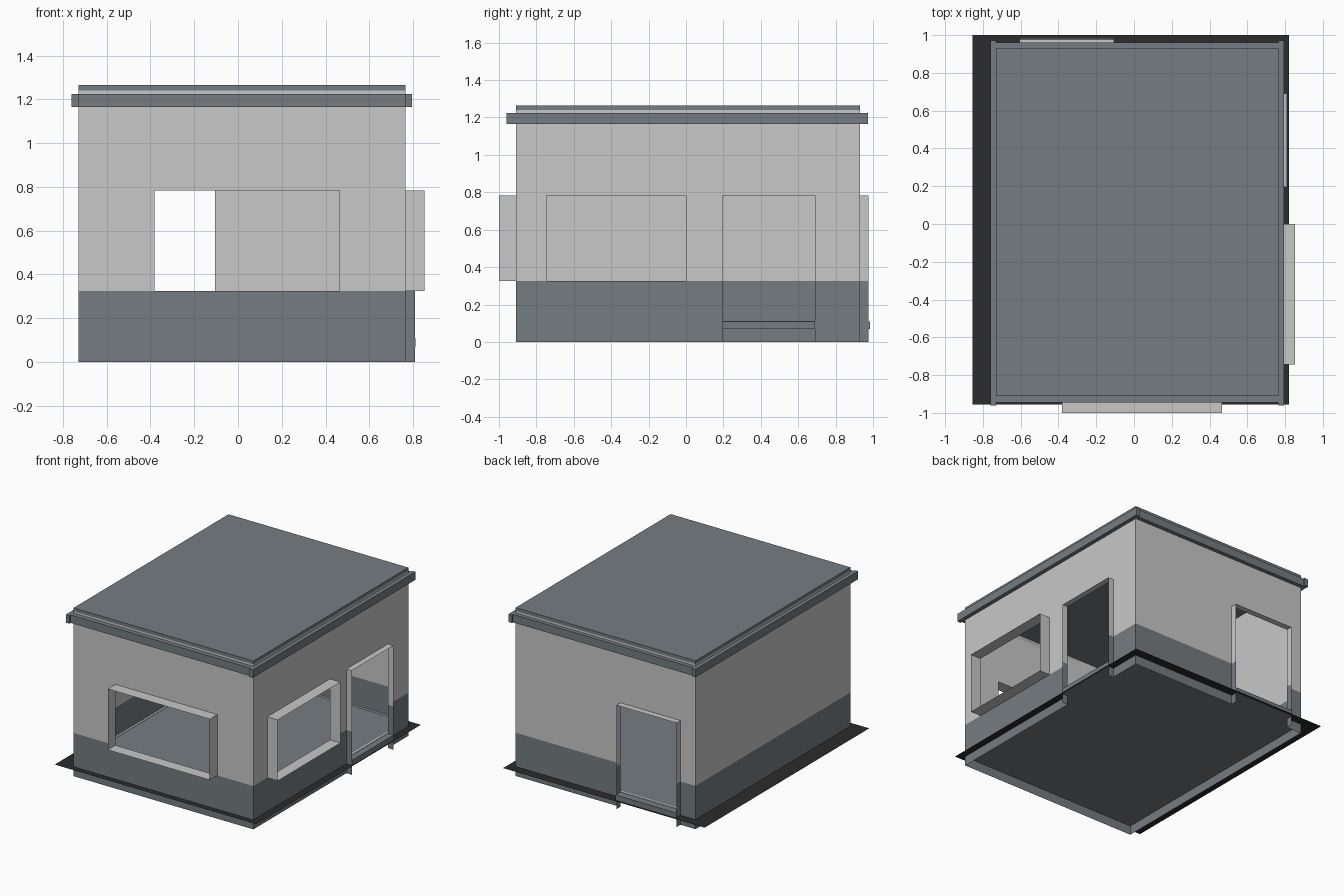
import bpy
import bmesh
from mathutils import Vector

cube = bpy.data.objects.get("Cube")
if cube:
    bpy.data.objects.remove(cube, do_unlink=True)


def material(name, rgb):
    mat = bpy.data.materials.new(name)
    mat.use_nodes = True
    mat.diffuse_color = (*rgb, 1)
    mat.node_tree.nodes["Principled BSDF"].inputs["Base Color"].default_value = (*rgb, 1)
    return mat


LIGHT = material("light grey plaster", (0.58, 0.58, 0.58))
SLATE = material("slate grey", (0.178, 0.202, 0.216))
DARK = material("dark ground", (0.025, 0.025, 0.025))

# Main dimensions
X0, X1, Y0, Y1 = -0.73, 0.765, -0.91, 0.93
BAND, HEAD, WALL_TOP = 0.325, 0.783, 1.24
FLOOR_LOW, FLOOR_TOP = 0.068, 0.11


def finish(name, bm, mats):
    bmesh.ops.remove_doubles(bm, verts=bm.verts, dist=0.0001)
    mesh = bpy.data.meshes.new(name)
    bm.to_mesh(mesh)
    bm.free()
    for mat in mats:
        mesh.materials.append(mat)
    obj = bpy.data.objects.new(name, mesh)
    bpy.context.collection.objects.link(obj)
    return obj


def box(name, x, y, z, mat):
    bm = bmesh.new()
    bmesh.ops.create_cube(bm, size=1)
    for v in bm.verts:
        v.co = Vector([(r[0] + r[1]) / 2 + c * (r[1] - r[0]) for r, c in zip((x, y, z), v.co)])
    return finish(name, bm, [mat])


def quad(bm, points):
    face = bm.faces.new([bm.verts.new(p) for p in points])
    # Slate band below, plaster above
    face.material_index = int(face.calc_center_median().z < BAND - 0.001)


def place(axis, u, depth, z):
    return (u, depth, z) if axis == "x" else (depth, u, z)


def wall(name, axis, pos, lo, hi, openings=()):
    """Thin wall running along an axis, with rectangular openings."""
    bm = bmesh.new()
    us = sorted({lo, hi} | {u for o in openings for u in o[:2]})
    zs = [0, BAND, HEAD, WALL_TOP]
    for a, b in zip(us, us[1:]):
        for c, d in zip(zs, zs[1:]):
            if any(o[0] <= a and b <= o[1] and o[2] <= c and d <= HEAD for o in openings):
                continue
            quad(bm, [place(axis, *p) for p in ((a, pos, c), (b, pos, c), (b, pos, d), (a, pos, d))])
    finish(name, bm, [LIGHT, SLATE])


def frame(name, axis, pos, out, opening):
    """Thin projecting surround; doors have no sill."""
    a, b, low = opening
    bm = bmesh.new()
    levels = [low, HEAD] if low else [low, BAND, HEAD]
    for u in (a, b):
        for c, d in zip(levels, levels[1:]):
            quad(bm, [place(axis, *p) for p in ((u, pos, c), (u, out, c), (u, out, d), (u, pos, d))])
    for z in ([low, HEAD] if low else [HEAD]):
        quad(bm, [place(axis, *p) for p in ((a, pos, z), (b, pos, z), (b, out, z), (a, out, z))])
    finish(name, bm, [LIGHT, SLATE])


# Walls and opening surrounds
front_window = (-0.382, 0.465, BAND)
side_window = (-0.745, 0.0, BAND)
side_door = (0.195, 0.69, 0)
back_door = (-0.605, -0.105, 0)
wall("front_wall", "x", Y0, X0, X1, [front_window])
wall("back_wall", "x", Y1, X0, X1, [back_door])
wall("left_wall", "y", X1, Y0, Y1, [side_window, side_door])
wall("right_wall", "y", X0, Y0, Y1)
frame("front_window_frame", "x", Y0, -1.0, front_window)
frame("side_window_frame", "y", X1, 0.852, side_window)
frame("side_door_frame", "y", X1, 0.81, side_door)
frame("back_door_frame", "x", Y1, 0.977, back_door)

# Floor, door thresholds and edge strips
g = 0.002
box("floor", (X0 + g, X1 - g), (Y0 + g, Y1 - g), (FLOOR_LOW, FLOOR_TOP), SLATE)
box("side_threshold", (X1 - g, 0.812), side_door[:2], (FLOOR_LOW, FLOOR_TOP), SLATE)
box("back_threshold", back_door[:2], (Y1 - g, 0.985), (FLOOR_LOW, FLOOR_TOP), SLATE)
strip = (FLOOR_TOP, FLOOR_TOP + 0.003)
for side, x in (("right", X0 + g), ("left", X1 - 0.017)):
    box(side + "_floor_strip", (x, x + 0.015), (Y0 + g, Y1 - g), strip, LIGHT)
for side, y in (("front", Y0 + g), ("back", Y1 - 0.017)):
    box(side + "_floor_strip", (X0 + g, X1 - g), (y, y + 0.015), strip, LIGHT)

# Ground apron, open under the floor
bm = bmesh.new()
outer = [(-0.855, -0.955), (0.82, -0.955), (0.82, 1.0), (-0.855, 1.0)]
inner = [(X0, Y0), (X1, Y0), (X1, Y1), (X0, Y1)]
for i in range(4):
    j = (i + 1) % 4
    bm.faces.new([bm.verts.new((*p, 0.071)) for p in (outer[i], outer[j], inner[j], inner[i])])
finish("ground_apron", bm, [DARK])

# Roof slab and eaves trim
box("roof", (X0 + g, X1 - g), (Y0 + g, Y1 - g), (1.225, WALL_TOP), SLATE)
box("roof_cap", (X0, X1), (Y0, Y1), (WALL_TOP, 1.265), SLATE)
trim = (1.165, 1.225)
box("right_trim", (-0.76, X0), (-0.96, 0.972), trim, SLATE)
box("left_trim", (X1, 0.795), (-0.96, 0.972), trim, SLATE)
box("front_trim", (X0, X1), (-0.945, Y0), trim, SLATE)
box("back_trim", (X0, X1), (Y1, 0.96), trim, SLATE)
